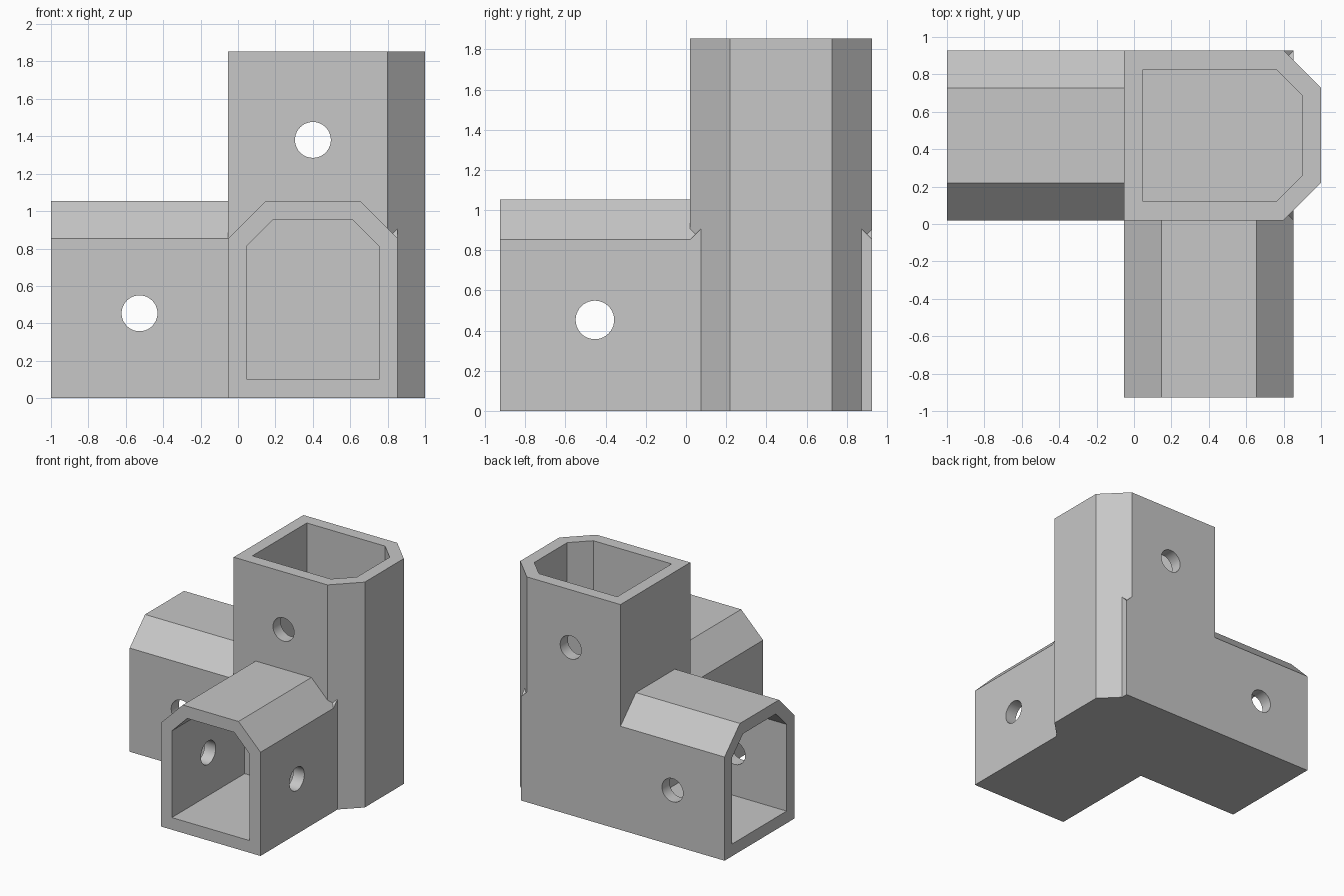
import bpy, bmesh, math
from mathutils import Vector

cube = bpy.data.objects.get("Cube")
if cube:
    bpy.data.objects.remove(cube, do_unlink=True)

BLOCK = 0.907      # corner block side, also the arm width
ARM = 0.947        # socket length beyond the block
HEIGHT = 1.053     # arm profile height including chamfers
CHAMFER = 0.2
WALL = 0.1
HOLE_RADIUS = 0.096
X0, Y0 = -0.053, 0.02

grey = bpy.data.materials.new("light grey")
grey.use_nodes = True
grey.diffuse_color = (0.57, 0.57, 0.57, 1)
grey.node_tree.nodes["Principled BSDF"].inputs["Base Color"].default_value = grey.diffuse_color

# Each arm maps (across, profile height, along the arm) to world space
ARMS = {
    "front": lambda u, v, w: (X0 + u, Y0 + BLOCK - w, v),
    "right": lambda u, v, w: (X0 + BLOCK - w, Y0 + u, v),
    "upright": lambda u, v, w: (X0 + v, Y0 + u, w),
}


def prism(name, points, place):
    """Join a start loop and an end loop of (u, v, w) points into a solid."""
    bm = bmesh.new()
    loops = [[bm.verts.new(Vector(round(c, 4) for c in place(*p))) for p in loop]
             for loop in points]
    a, b = loops
    bm.faces.new(a)
    bm.faces.new(b)
    for i in range(len(a)):
        j = (i + 1) % len(a)
        bm.faces.new((a[i], a[j], b[j], b[i]))
    bmesh.ops.recalc_face_normals(bm, faces=bm.faces)
    mesh = bpy.data.meshes.new(name)
    bm.to_mesh(mesh)
    bm.free()
    mesh.materials.append(grey)
    obj = bpy.data.objects.new(name, mesh)
    bpy.context.collection.objects.link(obj)
    return obj


def chamfered_bar(name, place, inset, chamfer, start, end):
    """Square-based bar with its two far corners cut off."""
    lo, hi, top = inset, BLOCK - inset, HEIGHT - inset
    outline = [(lo, inset), (hi, inset), (hi, top - chamfer), (hi - chamfer, top),
               (lo + chamfer, top), (lo, top - chamfer)]
    return prism(name, [[(u, v, w) for u, v in outline] for w in (start, end)], place)


def pin(name, place):
    """Round cutter crossing the middle of an arm."""
    n = 40
    ring = [(BLOCK / 2 + HOLE_RADIUS * math.cos(math.tau * i / n),
             BLOCK + ARM / 2 + HOLE_RADIUS * math.sin(math.tau * i / n)) for i in range(n)]
    return prism(name, [[(u, v, w) for v, w in ring] for u in (-0.1, BLOCK + 0.1)], place)


def combine(body, other, operation):
    """Apply a boolean and discard the second solid."""
    other.hide_render = True
    mod = body.modifiers.new(operation.lower(), "BOOLEAN")
    mod.operation, mod.object, mod.solver = operation, other, "EXACT"
    bpy.context.view_layer.update()
    graph = bpy.context.evaluated_depsgraph_get()
    mesh = bpy.data.meshes.new_from_object(body.evaluated_get(graph))
    body.modifiers.clear()
    body.data = mesh
    bpy.data.objects.remove(other, do_unlink=True)


# Three solid arms merged at the corner
connector = None
for name, place in ARMS.items():
    arm = chamfered_bar(name + "_arm", place, 0, CHAMFER, 0, BLOCK + ARM)
    if connector:
        combine(connector, arm, "UNION")
    else:
        connector = arm
connector.name = "corner_connector"

# Sockets and cross holes
for name, place in ARMS.items():
    socket = chamfered_bar(name + "_socket", place, WALL, 0.14, BLOCK, BLOCK + ARM + 0.1)
    combine(connector, socket, "DIFFERENCE")
    combine(connector, pin(name + "_hole", place), "DIFFERENCE")

# Smooth hole walls, sharp everything else
bpy.ops.object.select_all(action="DESELECT")
connector.select_set(True)
bpy.context.view_layer.objects.active = connector
bpy.ops.object.shade_smooth_by_angle(angle=math.radians(25))
